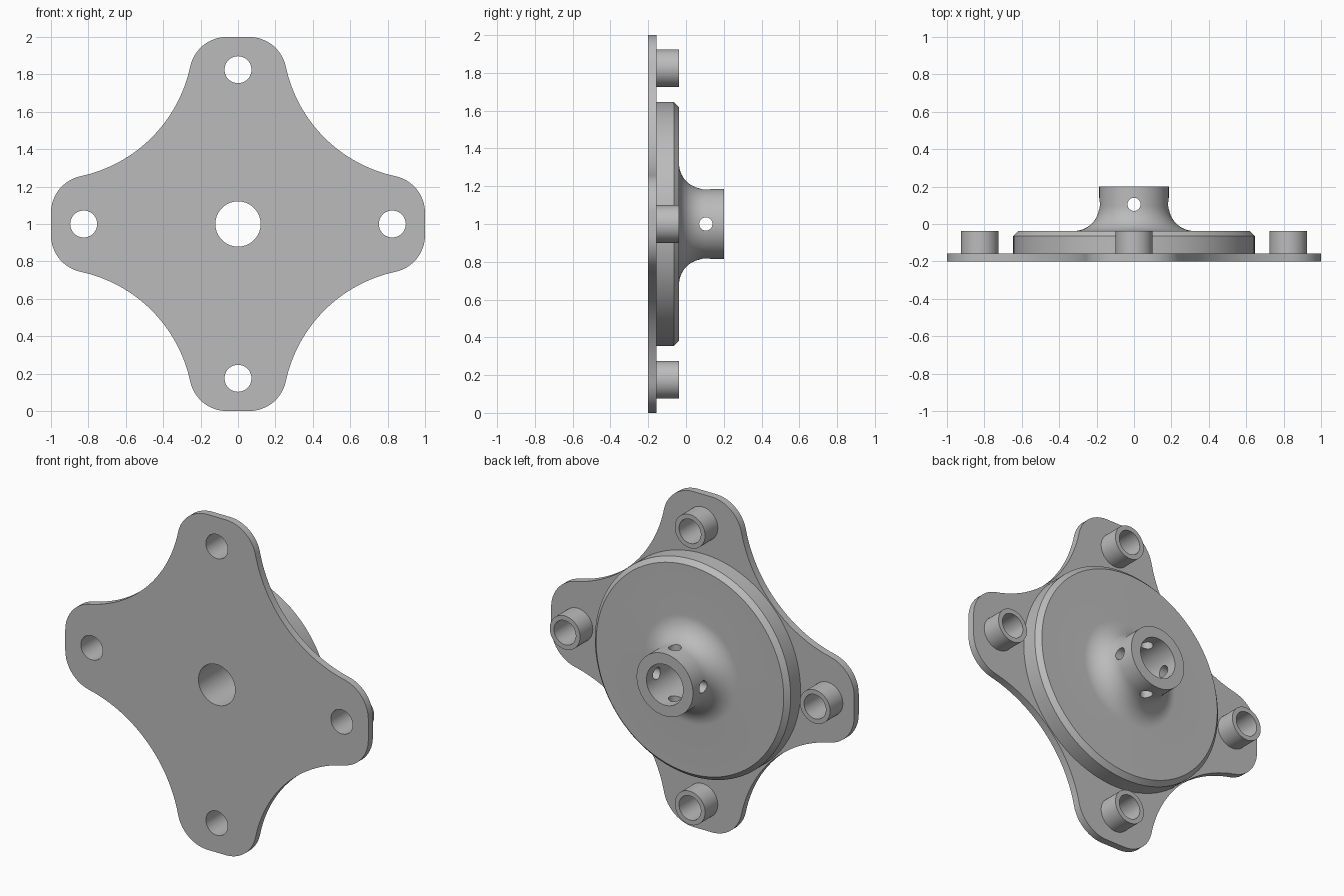
import bpy, bmesh, math
from mathutils import Matrix, Vector

cube = bpy.data.objects.get("Cube")
if cube:
    bpy.data.objects.remove(cube, do_unlink=True)

CENTRE = Vector((0, 0, 1))
FRONT, PLATE_BACK, DISC_BACK, HUB_END = -0.2, -0.157, -0.037, 0.2
BORE, HUB_R, DISC_R, PIN_AT = 0.121, 0.186, 0.646, 0.825

grey = bpy.data.materials.new("grey metal")
grey.use_nodes = True
grey.diffuse_color = (0.5, 0.5, 0.5, 1)
grey.node_tree.nodes["Principled BSDF"].inputs["Base Color"].default_value = (0.5, 0.5, 0.5, 1)


def make_object(name, bm, location=CENTRE):
    bmesh.ops.recalc_face_normals(bm, faces=bm.faces)
    mesh = bpy.data.meshes.new(name)
    bm.to_mesh(mesh)
    bm.free()
    mesh.materials.append(grey)
    ob = bpy.data.objects.new(name, mesh)
    ob.location = location
    bpy.context.collection.objects.link(ob)
    return ob


def lathe(name, profile, location=CENTRE, sides=96):
    """Spin a closed (radius, y) profile around the y axis."""
    bm = bmesh.new()
    rings = []
    for i in range(sides):
        a = math.tau * i / sides
        rings.append([bm.verts.new((r * math.cos(a), y, r * math.sin(a))) for r, y in profile])
    n = len(profile)
    for i in range(sides):
        p, q = rings[i], rings[(i + 1) % sides]
        for j in range(n):
            k = (j + 1) % n
            bm.faces.new((p[j], p[k], q[k], q[j]))
    return make_object(name, bm, location)


def cylinder(bm, radius, depth, centre, axis, sides=48):
    turn = Vector((0, 0, 1)).rotation_difference(Vector(axis)).to_matrix().to_4x4()
    bmesh.ops.create_cone(bm, cap_ends=True, segments=sides, radius1=radius, radius2=radius,
                          depth=depth, matrix=Matrix.Translation(centre) @ turn)


def select_only(ob):
    bpy.ops.object.select_all(action='DESELECT')
    ob.select_set(True)
    bpy.context.view_layer.objects.active = ob


def cut(ob, bm):
    """Subtract the cylinders in bm, then drop the cutter."""
    cutter = make_object("hole_cutter", bm)
    cutter.hide_render = True
    select_only(ob)
    mod = ob.modifiers.new("holes", 'BOOLEAN')
    mod.operation = 'DIFFERENCE'
    mod.solver = 'EXACT'
    mod.use_self = True
    mod.object = cutter
    bpy.ops.object.modifier_apply(modifier=mod.name)
    bpy.data.objects.remove(cutter, do_unlink=True)


def arc(cx, cy, r, start, end, steps):
    return [Vector((cx + r * math.cos(start + (end - start) * i / steps),
                    cy + r * math.sin(start + (end - start) * i / steps)))
            for i in range(steps + 1)]


# Outline of one quarter: lobe corner, concave flank, next lobe corner
LOBE_X, LOBE_R = 0.06, 0.2
LOBE_Y = 1 - LOBE_R
tilt = math.atan2(1 - LOBE_Y, 1 - LOBE_X)
flank_r = math.hypot(1 - LOBE_Y, 1 - LOBE_X) - LOBE_R
quarter = arc(LOBE_Y, LOBE_X, LOBE_R, 0, math.pi / 2 - tilt, 12)
quarter += arc(1, 1, flank_r, 1.5 * math.pi - tilt, math.pi + tilt, 32)[1:]
quarter += arc(LOBE_X, LOBE_Y, LOBE_R, tilt, math.pi / 2, 12)[1:]

# Four-lobed mounting plate
bm = bmesh.new()
outline = [Matrix.Rotation(k * math.pi / 2, 2) @ p for k in range(4) for p in quarter]
face = bm.faces.new([bm.verts.new((p.x, FRONT, p.y)) for p in outline])
out = bmesh.ops.extrude_face_region(bm, geom=[face])
bmesh.ops.translate(bm, vec=(0, PLATE_BACK - FRONT, 0),
                    verts=[v for v in out["geom"] if isinstance(v, bmesh.types.BMVert)])
plate = make_object("mounting_plate", bm)

lobes = [Vector((math.cos(k * math.pi / 2), 0, math.sin(k * math.pi / 2))) * PIN_AT for k in range(4)]
bm = bmesh.new()
cylinder(bm, BORE, 1, (0, FRONT, 0), (0, 1, 0), 96)
for p in lobes:
    cylinder(bm, 0.072, 1, p + Vector((0, FRONT, 0)), (0, 1, 0))
cut(plate, bm)

# Chamfered disc flowing through a fillet into the hub
FILLET, CHAMFER = 0.135, 0.027
fillet = arc(HUB_R + FILLET, DISC_BACK + FILLET, FILLET, 1.5 * math.pi, math.pi, 14)
profile = [(BORE, PLATE_BACK), (DISC_R, PLATE_BACK), (DISC_R, DISC_BACK - CHAMFER),
           (DISC_R - CHAMFER, DISC_BACK)]
profile += [tuple(p) for p in fillet] + [(HUB_R, HUB_END), (BORE, HUB_END)]
hub = lathe("disc_and_hub", profile)

# Crossed set-screw holes through the hub wall
bm = bmesh.new()
for axis in ((1, 0, 0), (0, 0, 1)):
    cylinder(bm, 0.035, 1, (0, 0.105, 0), axis, 32)
cut(hub, bm)

# Hollow pins around each lobe hole
pins = [lathe(name + "_pin",
              [(0.072, PLATE_BACK), (0.1, PLATE_BACK), (0.1, DISC_BACK), (0.072, DISC_BACK)],
              CENTRE + p, 48)
        for name, p in zip(("left", "top", "right", "bottom"), lobes)]

for ob in [plate, hub] + pins:
    select_only(ob)
    bpy.ops.object.shade_smooth_by_angle(angle=math.radians(30))
